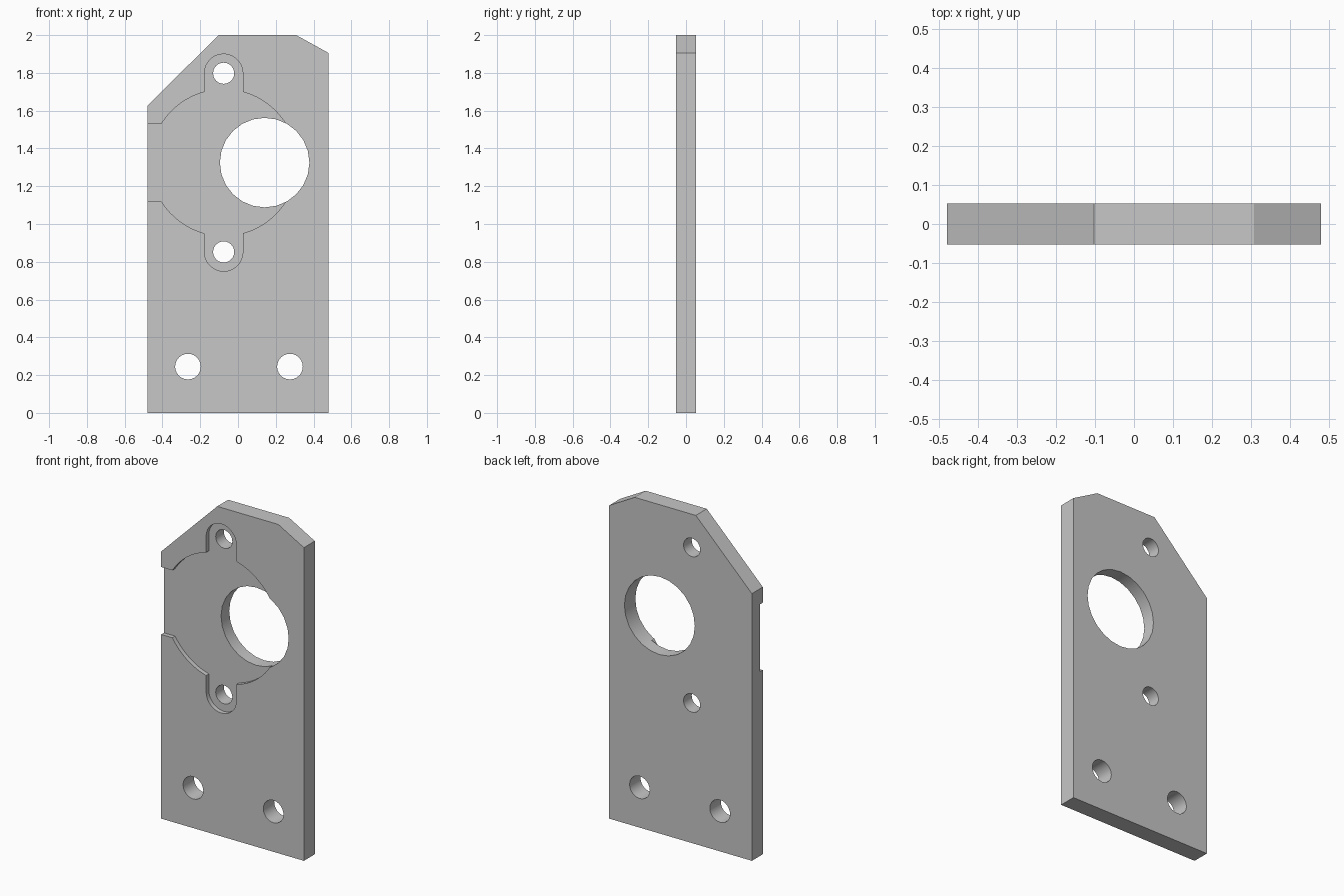
import bpy
import bmesh
from math import radians, cos, sin, asin, degrees

HALF_T = 0.0525          # half the plate thickness
RECESS_FLOOR = -0.026    # depth plane of the front pocket
GREY = (0.57, 0.57, 0.57, 1)

if "Cube" in bpy.data.objects:
    bpy.data.objects.remove(bpy.data.objects["Cube"], do_unlink=True)

grey = bpy.data.materials.new("light grey")
grey.use_nodes = True
grey.diffuse_color = GREY
grey.node_tree.nodes["Principled BSDF"].inputs["Base Color"].default_value = GREY


def arc(cx, cz, r, start, end, steps):
    """Points along an arc in the XZ plane, angles in degrees."""
    angles = [radians(start + (end - start) * i / steps) for i in range(steps + 1)]
    return [(cx + r * cos(a), cz + r * sin(a)) for a in angles]


def prism(name, outline, y0, y1):
    """Extrude an XZ outline from y0 to y1."""
    bm = bmesh.new()
    face = bm.faces.new([bm.verts.new((x, y0, z)) for x, z in outline])
    new = bmesh.ops.extrude_face_region(bm, geom=[face])["geom"]
    for v in new:
        if isinstance(v, bmesh.types.BMVert):
            v.co.y = y1
    bmesh.ops.recalc_face_normals(bm, faces=bm.faces)
    mesh = bpy.data.meshes.new(name)
    bm.to_mesh(mesh)
    bm.free()
    mesh.materials.append(grey)
    obj = bpy.data.objects.new(name, mesh)
    bpy.context.collection.objects.link(obj)
    return obj


def cut(target, cutter):
    """Subtract the cutter and discard it."""
    cutter.hide_render = True
    mod = target.modifiers.new("cut", "BOOLEAN")
    mod.operation = "DIFFERENCE"
    mod.solver = "EXACT"
    mod.object = cutter
    bpy.context.view_layer.objects.active = target
    bpy.ops.object.modifier_apply(modifier=mod.name)
    bpy.data.objects.remove(cutter, do_unlink=True)


# Plate with two clipped top corners
plate = prism("mounting_plate",
              [(-0.48, 0), (0.48, 0), (0.48, 1.905), (0.308, 2), (-0.103, 2), (-0.48, 1.625)],
              -HALF_T, HALF_T)

# Front pocket: disc with an ear above and below, open to the left edge
CX, CZ, R = -0.076, 1.325, 0.388
EAR_R, EAR_OFFSET, NOTCH = 0.102, 0.473, 0.205
ear = degrees(asin(EAR_R / R))
side = degrees(asin(NOTCH / R))
pocket = [(-0.6, CZ - NOTCH)]
pocket += arc(CX, CZ, R, 180 + side, 270 - ear, 8)
pocket += arc(CX, CZ - EAR_OFFSET, EAR_R, 180, 360, 14)
pocket += arc(CX, CZ, R, -90 + ear, 90 - ear, 26)
pocket += arc(CX, CZ + EAR_OFFSET, EAR_R, 0, 180, 14)
pocket += arc(CX, CZ, R, 90 + ear, 180 - side, 8)
pocket += [(-0.6, CZ + NOTCH)]
cut(plate, prism("pocket_cutter", pocket, -0.2, RECESS_FLOOR))

# Through holes: offset bore, two ear holes, two foot holes
holes = [(0.141, CZ, 0.237),
         (CX, CZ + EAR_OFFSET, 0.056), (CX, CZ - EAR_OFFSET, 0.056),
         (-0.265, 0.245, 0.068), (0.275, 0.245, 0.068)]
for x, z, r in holes:
    cut(plate, prism("hole_cutter", arc(x, z, r, 0, 360, 24)[:-1], -0.2, 0.2))

# Smooth bores, sharp corners
bpy.ops.object.select_all(action="DESELECT")
plate.select_set(True)
bpy.context.view_layer.objects.active = plate
bpy.ops.object.shade_smooth_by_angle(angle=radians(20))
